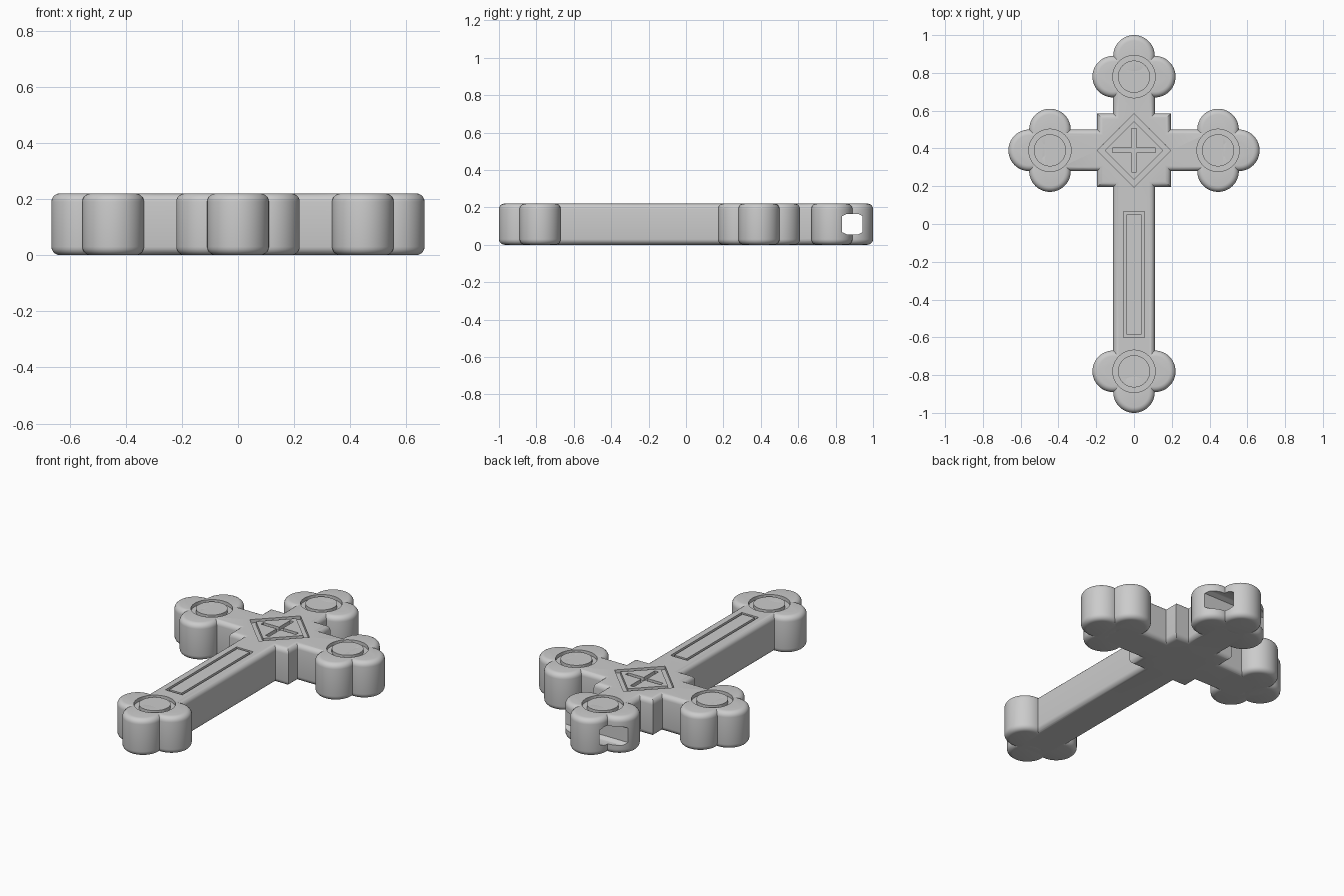
import bpy, bmesh, math
from mathutils import Vector

H = 0.22        # thickness
R = 0.11        # lobe radius and bar half width
EDGE = 0.03     # rounding of the outer edges
DEPTH = 0.02    # engraving depth
CY = 0.39       # centre of the crossing

cube = bpy.data.objects.get("Cube")
if cube:
    bpy.data.objects.remove(cube)

stone = bpy.data.materials.new("plain_grey")
stone.use_nodes = True
grey = (0.6, 0.6, 0.6, 1)
stone.diffuse_color = grey
stone.node_tree.nodes["Principled BSDF"].inputs["Base Color"].default_value = grey


def finish(name, bm):
    bmesh.ops.recalc_face_normals(bm, faces=bm.faces)
    mesh = bpy.data.meshes.new(name)
    bm.to_mesh(mesh)
    bm.free()
    mesh.materials.append(stone)
    obj = bpy.data.objects.new(name, mesh)
    bpy.context.collection.objects.link(obj)
    return obj


def extrude_up(bm, faces, height):
    new = bmesh.ops.extrude_face_region(bm, geom=faces)["geom"]
    verts = [v for v in new if isinstance(v, bmesh.types.BMVert)]
    bmesh.ops.translate(bm, verts=verts, vec=(0, 0, height))


def circle(x, y, r, n=64):
    return [(x + r * math.cos(math.tau * i / n), y + r * math.sin(math.tau * i / n))
            for i in range(n)]


def rect(x, y, hx, hy):
    return [(x - hx, y - hy), (x + hx, y - hy), (x + hx, y + hy), (x - hx, y + hy)]


def slab(name, outline, z=0, height=H, edge=EDGE):
    """Upright prism, with rounded top and bottom rims."""
    bm = bmesh.new()
    face = bm.faces.new([bm.verts.new((x, y, z)) for x, y in outline])
    extrude_up(bm, [face], height)
    if edge:
        rims = [e for e in bm.edges if abs(e.verts[0].co.z - e.verts[1].co.z) < 1e-5]
        bmesh.ops.bevel(bm, geom=rims, offset=edge, segments=5, profile=0.5,
                        affect='EDGES', clamp_overlap=True)
    return finish(name, bm)


def frame(name, outer, inner):
    """Closed band between two outlines, used to engrave the top."""
    bm = bmesh.new()
    a, b = [[bm.verts.new((x, y, H - DEPTH)) for x, y in pts] for pts in (outer, inner)]
    n = len(a)
    faces = [bm.faces.new((a[i], a[(i + 1) % n], b[(i + 1) % n], b[i])) for i in range(n)]
    extrude_up(bm, faces, 0.1)
    return finish(name, bm)


def combine(body, tool, operation):
    mod = body.modifiers.new("combine", 'BOOLEAN')
    mod.operation = operation
    mod.solver = 'EXACT'
    mod.object = tool
    bpy.context.view_layer.objects.active = body
    bpy.ops.object.modifier_apply(modifier=mod.name)
    bpy.data.objects.remove(tool)


# Bars and crossing block
cross = slab("ornate_cross", rect(0, 0, R, 0.84))
combine(cross, slab("arms", rect(0, CY, 0.5, R)), 'UNION')
combine(cross, slab("crossing_block", rect(0, CY, 0.195, 0.195)), 'UNION')

# Trefoil ends: three lobes around each medallion
ends = [((0, 0.78), (0, 1)), ((0, -0.78), (0, -1)),
        ((0.445, CY), (1, 0)), ((-0.445, CY), (-1, 0))]
for (x, y), (dx, dy) in ends:
    for ox, oy in ((dx, dy), (dy, dx), (-dy, -dx)):
        lobe = slab("lobe", circle(x + ox * R, y + oy * R, R))
        combine(cross, lobe, 'UNION')

# Medallion grooves
for (x, y), _ in ends:
    combine(cross, frame("medallion_groove", circle(x, y, 0.112), circle(x, y, 0.085)),
            'DIFFERENCE')

# Long panel groove on the shaft
combine(cross, frame("panel_groove", rect(0, -0.267, 0.055, 0.333),
                     rect(0, -0.267, 0.04, 0.318)), 'DIFFERENCE')

# Diamond groove and small engraved cross in the crossing
combine(cross, frame("diamond_groove", circle(0, CY, 0.195, 4), circle(0, CY, 0.155, 4)),
        'DIFFERENCE')
for hx, hy in ((0.115, 0.012), (0.012, 0.115)):
    combine(cross, slab("small_cross_groove", rect(0, CY, hx, hy), H - DEPTH, 0.1, 0),
            'DIFFERENCE')

# Cord hole running sideways through the top end
bm = bmesh.new()
half = [(0.03, -0.055), (0.055, -0.043), (0.055, 0.043), (0.03, 0.055)]
profile = half + [(-y, -z) for y, z in half]
face = bm.faces.new([bm.verts.new((-0.4, 0.89 + y, 0.11 + z)) for y, z in profile])
new = bmesh.ops.extrude_face_region(bm, geom=[face])["geom"]
bmesh.ops.translate(bm, verts=[v for v in new if isinstance(v, bmesh.types.BMVert)],
                    vec=Vector((0.8, 0, 0)))
combine(cross, finish("cord_hole", bm), 'DIFFERENCE')

# Smooth curves, crisp corners
bpy.ops.object.select_all(action='DESELECT')
cross.select_set(True)
bpy.context.view_layer.objects.active = cross
bpy.ops.object.shade_smooth_by_angle(angle=math.radians(35))
